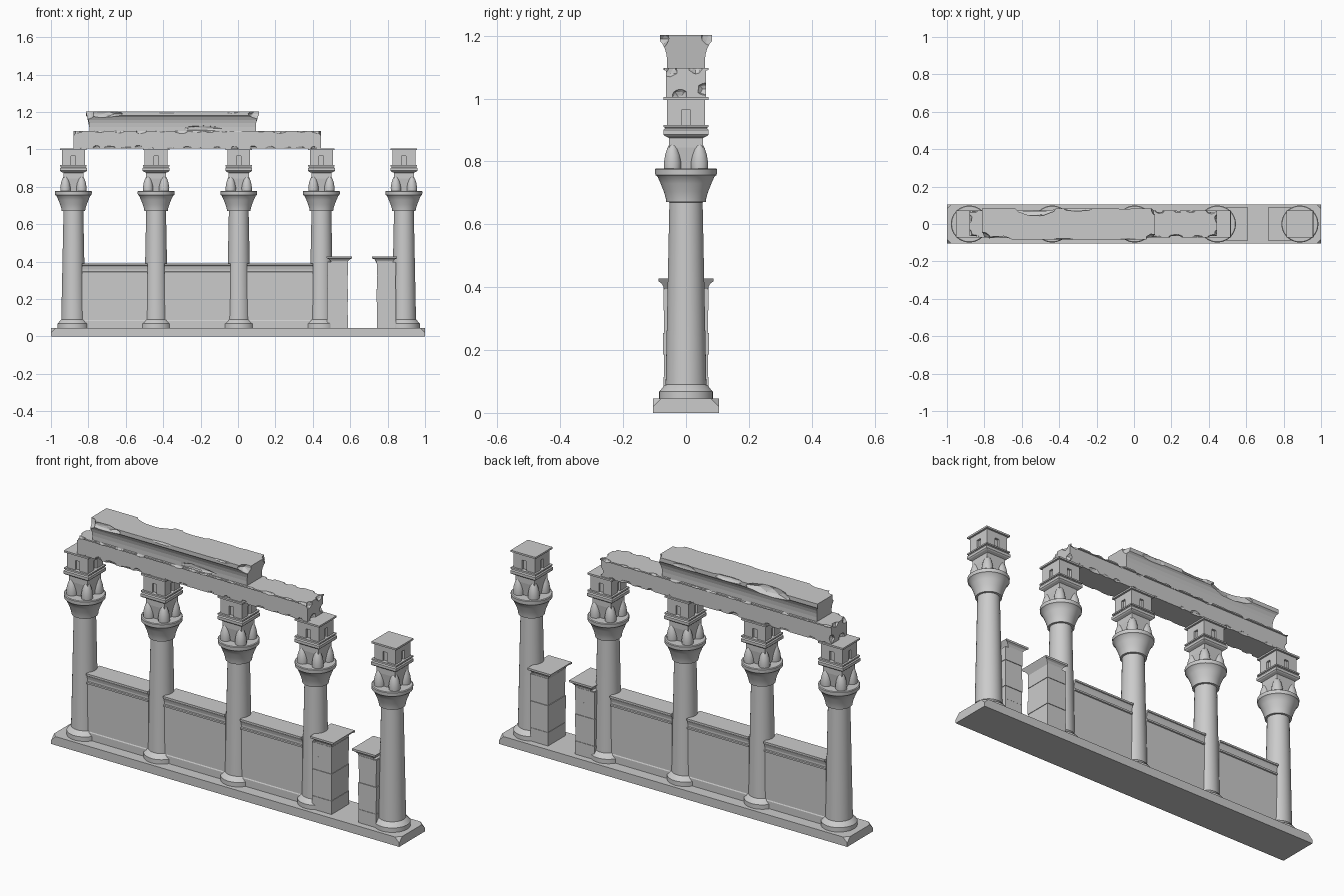
import bpy, bmesh, math, random
from mathutils import Vector

random.seed(7)
if "Cube" in bpy.data.objects:
    bpy.data.objects.remove(bpy.data.objects["Cube"], do_unlink=True)

stone = bpy.data.materials.new("grey_stone")
stone.use_nodes = True
GREY = (0.6, 0.6, 0.6, 1)
stone.diffuse_color = GREY
stone.node_tree.nodes["Principled BSDF"].inputs["Base Color"].default_value = GREY


def finish(name, bm, smooth=False):
    bmesh.ops.recalc_face_normals(bm, faces=bm.faces)
    mesh = bpy.data.meshes.new(name)
    bm.to_mesh(mesh)
    bm.free()
    mesh.materials.append(stone)
    ob = bpy.data.objects.new(name, mesh)
    bpy.context.collection.objects.link(ob)
    if smooth:
        bpy.ops.object.select_all(action='DESELECT')
        ob.select_set(True)
        bpy.context.view_layer.objects.active = ob
        bpy.ops.object.shade_smooth_by_angle(angle=math.radians(35))
    return ob


def stack(bm, profile, x=0, y=0, sides=4):
    """Stack rings of (radius, z); four sides make square blocks of that half width."""
    turn = math.pi / sides
    grow = 1 / math.cos(turn) if sides == 4 else 1
    rings = []
    for r, z in profile:
        rings.append([bm.verts.new((x + r * grow * math.cos(turn * (2 * i + 1)),
                                    y + r * grow * math.sin(turn * (2 * i + 1)), z))
                      for i in range(sides)])
    for a, b in zip(rings, rings[1:]):
        for i in range(sides):
            j = (i + 1) % sides
            bm.faces.new((a[i], a[j], b[j], b[i]))
    bm.faces.new(rings[0])
    bm.faces.new(rings[-1])


def box(bm, x0, x1, half, z0, z1):
    made = bmesh.ops.create_cube(bm, size=1)["verts"]
    for v in made:
        v.co = ((x0 + x1) / 2 + v.co.x * (x1 - x0), v.co.y * 2 * half,
                (z0 + z1) / 2 + v.co.z * (z1 - z0))
    return made


def beam(name, profile, x0, x1, lean=0):
    """Run a mirrored (half depth, z) profile along x; lean flares the ends."""
    bm = bmesh.new()
    outline = [(-h, z, h) for h, z in profile] + [(h, z, h) for h, z in reversed(profile)]
    first = profile[0][0]
    ends = [[bm.verts.new((x + s * lean * (h - first), y, z)) for y, z, h in outline]
            for x, s in ((x0, -1), (x1, 1))]
    n = len(outline)
    for i in range(n):
        j = (i + 1) % n
        bm.faces.new((ends[0][i], ends[0][j], ends[1][j], ends[1][i]))
    for end in ends:
        bm.faces.new(end)
    return finish(name, bm)


def volume(mesh):
    bm = bmesh.new()
    bm.from_mesh(mesh)
    amount = bm.calc_volume()
    bm.free()
    return amount


def chip(ob, bites):
    """Break rough bites (centre, size) out of a block, one by one."""
    for centre, size in bites:
        bm = bmesh.new()
        made = bmesh.ops.create_icosphere(bm, subdivisions=2, radius=1)["verts"]
        for v in made:
            v.co = Vector(centre) + Vector(size) * v.co * random.uniform(0.85, 1.1)
        cutter = finish("chip_cutter", bm)
        cutter.hide_render = True
        mod = ob.modifiers.new("chip", 'BOOLEAN')
        mod.operation, mod.solver, mod.object = 'DIFFERENCE', 'EXACT', cutter
        bpy.context.view_layer.update()
        graph = bpy.context.evaluated_depsgraph_get()
        carved = bpy.data.meshes.new_from_object(ob.evaluated_get(graph))
        ob.modifiers.remove(mod)
        # Keep only sound cuts
        if 0.9 < volume(carved) / volume(ob.data) <= 1.0:
            ob.data = carved
        bpy.data.objects.remove(cutter, do_unlink=True)


def edge_bites(x0, x1, y, z, step, deep):
    """Scatter bites along an edge running in x."""
    bites, x = [], x0
    while x < x1:
        d = deep * random.uniform(0.4, 1.2)
        bites.append(((x, y, z), (step * random.uniform(0.25, 0.5), d, d * 1.2)))
        x += step * random.uniform(0.8, 1.5)
    return bites


# Base slab with knocked-off top corners
bm = bmesh.new()
corners = box(bm, -1, 1, 0.105, 0, 0.045)
bmesh.ops.bevel(bm, geom=[v for v in corners if v.co.z > 0.04], offset=0.025,
                affect='VERTICES', segments=1)
finish("base_slab", bm)

# Columns
SHAFT = [(0.086, 0.045), (0.086, 0.068), (0.081, 0.072), (0.069, 0.088), (0.065, 0.09),
         (0.053, 0.67), (0.063, 0.671), (0.065, 0.685), (0.071, 0.705), (0.081, 0.73),
         (0.091, 0.752), (0.098, 0.757), (0.099, 0.775), (0.095, 0.778)]
LOBE = [(0.027, 0.775), (0.028, 0.795), (0.024, 0.82), (0.017, 0.842),
        (0.009, 0.857), (0.002, 0.863)]
COLLAR = [(0.054, 0.875), (0.067, 0.881), (0.072, 0.886), (0.072, 0.9), (0.067, 0.905),
          (0.067, 0.908), (0.071, 0.909), (0.071, 0.916), (0.052, 0.916)]
columns = (-0.88, -0.438, 0.004, 0.446, 0.887)
for n, cx in enumerate(columns, 1):
    bm = bmesh.new()
    stack(bm, SHAFT, cx, 0, 40)
    finish(f"column_shaft_{n}", bm, True)

    bm = bmesh.new()
    for sx in (-1, 1):
        for sy in (-1, 1):
            stack(bm, LOBE, cx + sx * 0.043, sy * 0.043, 16)
    finish(f"capital_buds_{n}", bm, True)

    bm = bmesh.new()
    stack(bm, [(0.045, 0.775), (0.054, 0.845), (0.054, 0.88)], cx)
    stack(bm, COLLAR, cx)
    finish(f"capital_collar_{n}", bm)

    # Shrine block: core, corner piers leaving a niche on each side, lintel, top slab
    bm = bmesh.new()
    stack(bm, [(0.05, 0.914), (0.05, 0.97)], cx)
    for sx in (-1, 1):
        for sy in (-1, 1):
            stack(bm, [(0.0245, 0.914), (0.0245, 0.965)], cx + sx * 0.0365, sy * 0.0365)
    stack(bm, [(0.061, 0.965), (0.061, 0.996)], cx)
    stack(bm, [(0.071, 0.996), (0.071, 1.005)], cx)
    finish(f"capital_shrine_{n}", bm)

# Screen walls between the first four columns
WALL = [(0.046, 0.045), (0.046, 0.083), (0.043, 0.088), (0.043, 0.333), (0.049, 0.335),
        (0.049, 0.344), (0.043, 0.346), (0.043, 0.357), (0.046, 0.37), (0.05, 0.379),
        (0.054, 0.381), (0.054, 0.39)]
for n, (a, b) in enumerate(zip(columns[:3], columns[1:4]), 1):
    beam(f"screen_wall_{n}", WALL, a + 0.045, b - 0.045)

# Gate piers: uneven courses under a flared cap
CAP = [(0.07, 0.39), (0.072, 0.402), (0.078, 0.412), (0.087, 0.418), (0.087, 0.428)]
for name, x0, x1, cap0, cap1 in (("left", 0.742, 0.845, 0.742, 0.825),
                                 ("right", 0.475, 0.588, 0.5, 0.585)):
    bm = bmesh.new()
    z = 0.045
    for i in range(5):
        w, top = random.uniform(-0.002, 0.002), z + 0.07
        box(bm, x0 - w, x1 + w, 0.072 + w, z, top - 0.001)
        box(bm, x0 + 0.003, x1 - 0.003, 0.069, top - 0.004, top + 0.002)
        z = top
    finish(f"gate_pier_{name}", bm)
    beam(f"gate_pier_cap_{name}", CAP, cap0, cap1, 1.5)

# Architrave, ragged along all four edges and at the ends
architrave = beam("architrave", [(0.064, 1.004), (0.064, 1.089), (0.071, 1.091),
                                 (0.071, 1.098)], -0.88, 0.445)
bites = []
for y in (-0.069, 0.069):
    bites += edge_bites(-0.84, 0.44, y, 1.005, 0.075, 0.014)
    bites += edge_bites(-0.86, 0.44, y, 1.1, 0.085, 0.013)
for y, z in ((-0.05, 1.09), (0.03, 1.1), (0.06, 1.03), (-0.02, 1.01)):
    for x in (-0.885, 0.45):
        bites.append(((x, y, z), (0.02, 0.025, 0.022)))
chip(architrave, bites)

# Cavetto cornice with broken lips
cornice = beam("cornice", [(0.06, 1.097), (0.06, 1.12), (0.062, 1.14), (0.067, 1.158),
                           (0.075, 1.174), (0.083, 1.182), (0.083, 1.203)], -0.795, 0.095, 0.8)
bites = [((-0.53, 0.087, 1.19), (0.13, 0.045, 0.035)), ((-0.72, -0.088, 1.19), (0.11, 0.032, 0.022)),
         ((-0.82, -0.075, 1.2), (0.05, 0.035, 0.05)), ((-0.2, -0.066, 1.112), (0.12, 0.014, 0.016)),
         ((0.11, -0.085, 1.19), (0.06, 0.035, 0.03)), ((0.12, 0.08, 1.2), (0.03, 0.035, 0.04)),
         ((-0.3, 0.087, 1.2), (0.09, 0.018, 0.02)), ((-0.05, 0.088, 1.19), (0.08, 0.014, 0.02))]
bites += edge_bites(-0.5, 0.0, -0.088, 1.203, 0.14, 0.01)
chip(cornice, bites)
